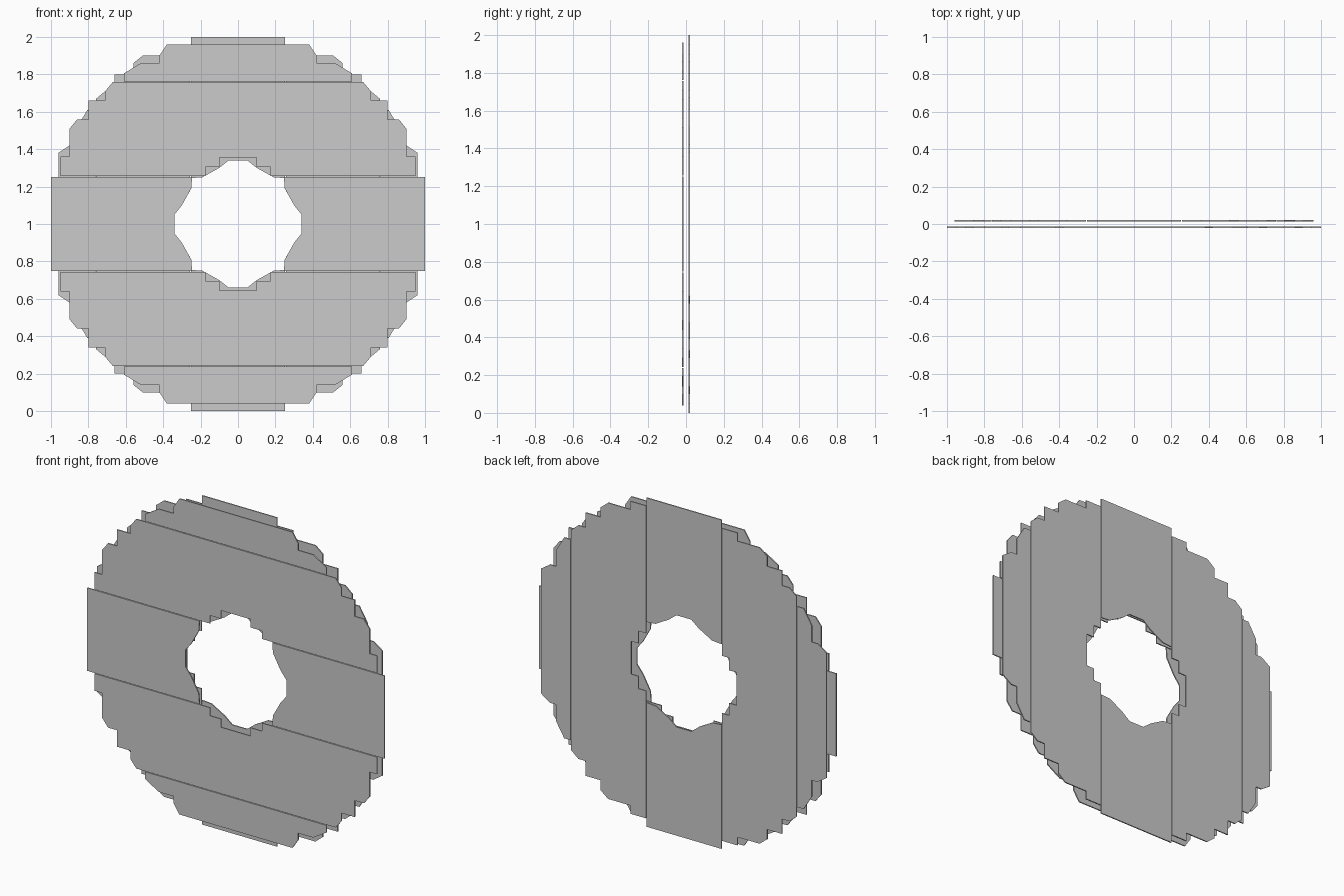
import bpy, bmesh

if "Cube" in bpy.data.objects:
    bpy.data.objects.remove(bpy.data.objects["Cube"])

# Round board with a centre hole: two crossed layers of thin planks.
# Half profiles of a plank (across, along) measured from the board centre.
MID_OUT = [(1.0, 0.252)]
MID_IN = [(0.245, 0.252), (0.25, 0.19), (0.30, 0.10), (0.34, 0.05)]
SIDE_NOTCH = [(0.10, 0.355), (0.10, 0.305), (0.175, 0.305), (0.175, 0.256)]
SIDE_EDGE = [(0.95, 0.256), (0.95, 0.36), (0.90, 0.36), (0.90, 0.51), (0.86, 0.56),
             (0.80, 0.56), (0.80, 0.66), (0.71, 0.66), (0.71, 0.71), (0.67, 0.758)]
OUTER_EDGE = [(0.61, 0.762), (0.61, 0.805), (0.52, 0.86), (0.42, 0.86),
              (0.42, 0.90), (0.38, 0.96)]


def flip_u(pts):
    return [(-u, v) for u, v in reversed(pts)]


def flip_v(pts):
    return [(u, -v) for u, v in reversed(pts)]


def plank(name, pts, swap, y0, y1):
    """Extrude a flat outline from y0 to y1; swap turns it a quarter."""
    bm = bmesh.new()
    ring = [bm.verts.new((v, y0, u + 1) if swap else (u, y0, v + 1)) for u, v in pts]
    face = bm.faces.new(ring)
    ext = bmesh.ops.extrude_face_region(bm, geom=[face])
    for g in ext["geom"]:
        if isinstance(g, bmesh.types.BMVert):
            g.co.y = y1
    bmesh.ops.recalc_face_normals(bm, faces=bm.faces)
    me = bpy.data.meshes.new(name)
    bm.to_mesh(me)
    bm.free()
    bpy.context.collection.objects.link(bpy.data.objects.new(name, me))


mid = flip_v(MID_OUT) + MID_OUT + MID_IN + flip_v(MID_IN)
side = SIDE_NOTCH + SIDE_EDGE
side = side + flip_u(side)
outer = OUTER_EDGE + flip_u(OUTER_EDGE)

# Front layer runs across, back layer runs upright
for layer, swap, y0, y1 in (("front", False, -0.021, -0.014),
                            ("back", True, 0.014, 0.021)):
    # Middle planks on both sides of the hole
    plank(layer + "_middle_plank_a", mid, swap, y0, y1)
    plank(layer + "_middle_plank_b", flip_u(mid), swap, y0, y1)
    # Notched planks and short outer planks
    for part, pts in (("notched", side), ("outer", outer)):
        plank(f"{layer}_{part}_plank_a", pts, swap, y0, y1)
        plank(f"{layer}_{part}_plank_b", flip_v(pts), swap, y0, y1)
